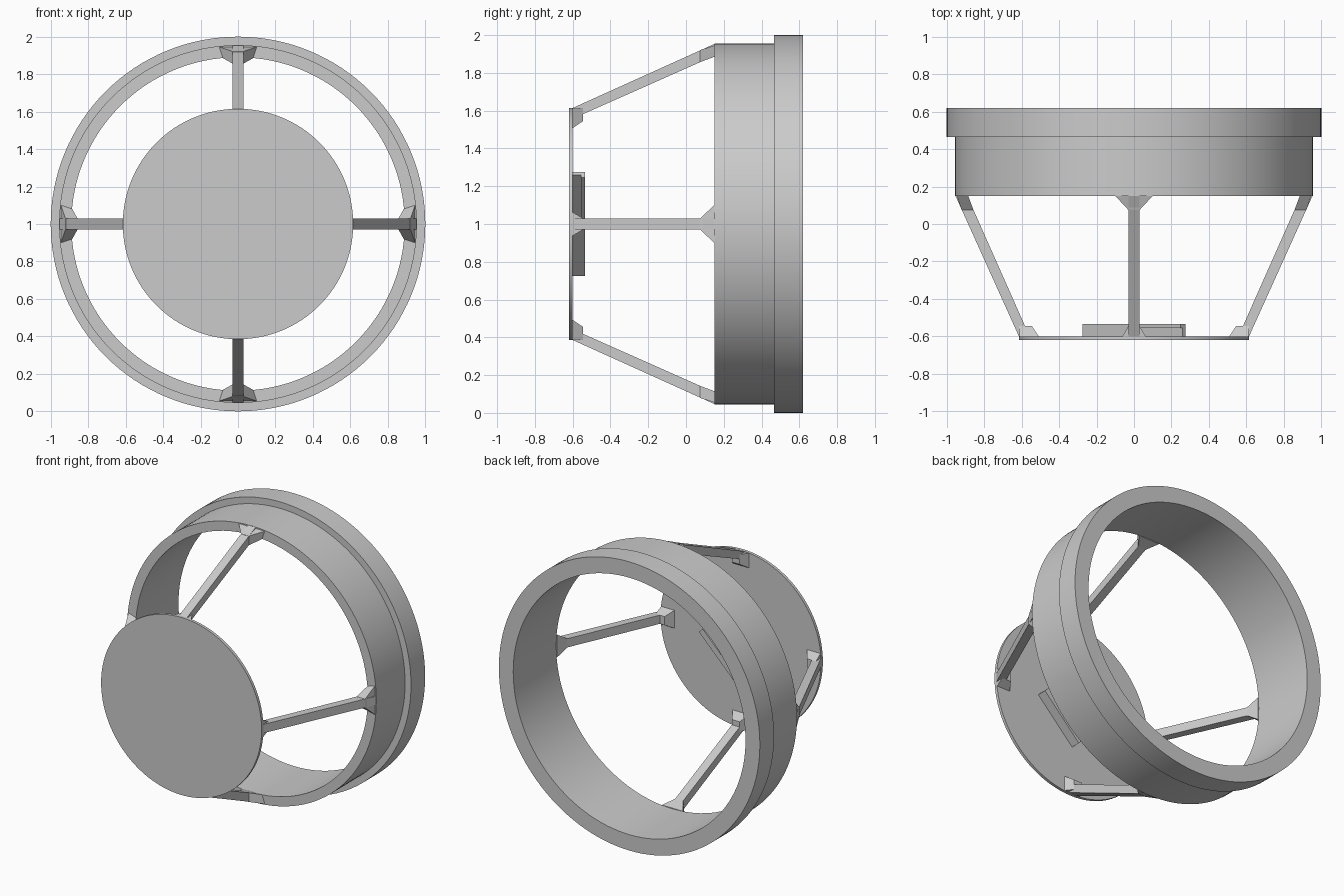
import bpy, bmesh, math
from mathutils import Matrix, Vector

cube = bpy.data.objects.get("Cube")
if cube:
    bpy.data.objects.remove(cube, do_unlink=True)

GREY = (0.6, 0.6, 0.6, 1)
mat = bpy.data.materials.new("light_grey")
mat.use_nodes = True
mat.diffuse_color = GREY
mat.node_tree.nodes["Principled BSDF"].inputs["Base Color"].default_value = GREY

CENTRE = Matrix.Translation((0, 0, 1))
SEGMENTS = 128


def finish(name, bm, matrix=CENTRE, smooth=False):
    bmesh.ops.recalc_face_normals(bm, faces=bm.faces)
    bm.transform(matrix)
    mesh = bpy.data.meshes.new(name)
    bm.to_mesh(mesh)
    bm.free()
    mesh.materials.append(mat)
    obj = bpy.data.objects.new(name, mesh)
    bpy.context.collection.objects.link(obj)
    if smooth:
        bpy.ops.object.select_all(action="DESELECT")
        obj.select_set(True)
        bpy.context.view_layer.objects.active = obj
        bpy.ops.object.shade_smooth_by_angle(angle=math.radians(30))
    return obj


def lathe(name, profile):
    """Closed (radius, y) profile turned around the y axis."""
    bm = bmesh.new()
    rings = []
    for i in range(SEGMENTS):
        a = math.tau * i / SEGMENTS
        rings.append([bm.verts.new((r * math.cos(a), y, r * math.sin(a))) for r, y in profile])
    n = len(profile)
    for i in range(SEGMENTS):
        p, q = rings[i], rings[(i + 1) % SEGMENTS]
        for j in range(n):
            k = (j + 1) % n
            bm.faces.new((p[j], p[k], q[k], q[j]))
    return finish(name, bm, smooth=True)


def add_loft(bm, *sections):
    """Tapered block between two (y, inner r, outer r, inner half width, outer half width)."""
    quads = []
    for y, r0, r1, w0, w1 in sections:
        quads.append([bm.verts.new(c) for c in
                      ((-w0, y, r0), (w0, y, r0), (w1, y, r1), (-w1, y, r1))])
    a, b = quads
    bm.faces.new(a)
    bm.faces.new(b)
    for j in range(4):
        k = (j + 1) % 4
        bm.faces.new((a[j], a[k], b[k], b[j]))


def add_box(bm, lo, hi):
    lo, hi = Vector(lo), Vector(hi)
    size = Matrix.Diagonal((hi - lo).to_4d())
    size[3][3] = 1
    bmesh.ops.create_cube(bm, size=1, matrix=Matrix.Translation((lo + hi) / 2) @ size)


# Stepped ring with a straight bore
lathe("mounting_ring", [(0.89, 0.15), (0.955, 0.15), (0.955, 0.465),
                        (1.0, 0.465), (1.0, 0.62), (0.89, 0.62)])

# Thin front disc
bm = bmesh.new()
bmesh.ops.create_cone(bm, cap_ends=True, segments=SEGMENTS, radius1=0.615,
                      radius2=0.615, depth=0.02,
                      matrix=Matrix.Translation((0, -0.61, 0)) @ Matrix.Rotation(math.pi / 2, 4, "X"))
finish("front_disc", bm, smooth=True)

# Four struts, each with a flared foot and a flared gusset
for i, side in enumerate(("top", "left", "bottom", "right")):
    turn = CENTRE @ Matrix.Rotation(i * math.pi / 2, 4, "Y")
    bm = bmesh.new()
    add_loft(bm, (-0.605, 0.555, 0.612, 0.03, 0.03), (0.15, 0.89, 0.953, 0.03, 0.03))
    finish(side + "_strut", bm, turn)
    bm = bmesh.new()
    add_loft(bm, (-0.605, 0.505, 0.61, 0.065, 0.065), (-0.545, 0.545, 0.615, 0.03, 0.03))
    finish(side + "_foot", bm, turn)
    bm = bmesh.new()
    add_loft(bm, (0.075, 0.857, 0.921, 0.03, 0.03), (0.15, 0.885, 0.945, 0.08, 0.1))
    finish(side + "_gusset", bm, turn)

# Diagonal slide-in holder behind the disc: two lipped rails and an end stop
HALF, WALL, LIP = 0.195, 0.025, 0.04
BACK, TOP = -0.605, -0.535
diagonal = CENTRE @ Matrix.Rotation(-math.pi / 4, 4, "Y")
for name, s in (("upper_rail", 1), ("lower_rail", -1)):
    bm = bmesh.new()
    for depth, y0, y1 in ((WALL, BACK, TOP), (LIP, -0.555, TOP)):
        z0, z1 = sorted((s * HALF, s * (HALF - depth)))
        add_box(bm, (-HALF, y0, z0), (HALF, y1, z1))
    finish(name, bm, diagonal)
bm = bmesh.new()
add_box(bm, (-HALF, BACK, -HALF + WALL), (-HALF + WALL, TOP, HALF - WALL))
finish("end_stop", bm, diagonal)
